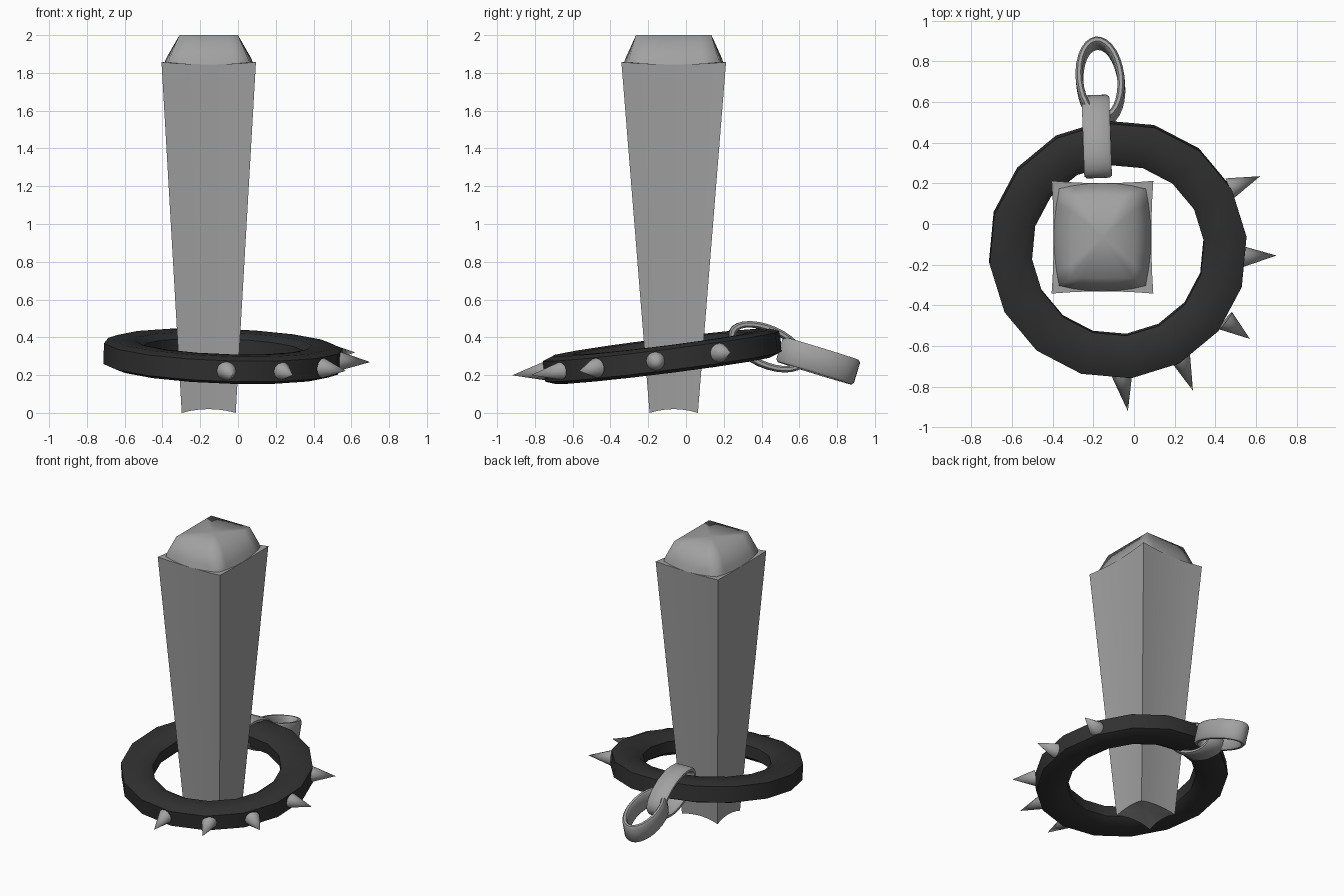
import bpy, bmesh, math
from mathutils import Vector, Matrix

if "Cube" in bpy.data.objects:
    bpy.data.objects.remove(bpy.data.objects["Cube"])


def material(name, v):
    m = bpy.data.materials.new(name)
    m.diffuse_color = (v, v, v, 1)
    m.use_nodes = True
    m.node_tree.nodes["Principled BSDF"].inputs["Base Color"].default_value = m.diffuse_color
    return m


METAL = material("grey metal", 0.36)
BLACK = material("black leather", 0.03)


def finish(bm, name, mat, angle, matrix=Matrix()):
    bmesh.ops.recalc_face_normals(bm, faces=bm.faces)
    me = bpy.data.meshes.new(name)
    bm.to_mesh(me)
    bm.free()
    me.transform(matrix)
    me.materials.append(mat)
    ob = bpy.data.objects.new(name, me)
    bpy.context.collection.objects.link(ob)
    bpy.ops.object.select_all(action='DESELECT')
    ob.select_set(True)
    bpy.context.view_layer.objects.active = ob
    bpy.ops.object.shade_smooth_by_angle(angle=math.radians(angle))
    return ob


def section(hx, hy, z_corner, z_mid, bend, n=6):
    """Rectangle whose sides bow in (bend > 0) or out (bend < 0)."""
    pts = []
    for side in range(4):
        for i in range(n):
            t = -1 + 2 * i / n
            p = (t, -1 + bend * (1 - t * t))
            for _ in range(side):
                p = (-p[1], p[0])
            z = z_corner + (z_mid - z_corner) * (1 - t * t)
            pts.append(Vector((p[0] * hx, p[1] * hy, z)))
    return pts


def loft(rows, bottom=None, top=None):
    bm = bmesh.new()
    vs = [[bm.verts.new(p) for p in r] for r in rows]
    n = len(vs[0])
    for a, b in zip(vs, vs[1:]):
        for i in range(n):
            j = (i + 1) % n
            bm.faces.new((a[i], a[j], b[j], b[i]))
    for row, z in ((vs[0], bottom), (vs[-1], top)):
        if z is not None:
            c = bm.verts.new((0, 0, z))
            for i in range(n):
                bm.faces.new((row[i], row[(i + 1) % n], c))
    return bm


def hoop(profile, segs, sx=1, sy=1, offset=0, extra=0):
    """Sweep an (outward, up) profile round an ellipse of radii sx, sy."""
    bm = bmesh.new()
    rows = []
    for k in range(segs):
        a = offset + math.tau * k / segs
        c, s = math.cos(a), math.sin(a)
        rows.append([bm.verts.new(((sx + r) * c, (sy + r) * s, z)) for r, z in profile])
    m = len(profile)
    for k in range(segs):
        a, b = rows[k], rows[(k + 1) % segs]
        for i in range(m):
            j = (i + 1) % m
            bm.faces.new((a[i], b[i], b[j], a[j]))
    return bm


# Tapered post with hollowed sides and foot
at_post = Matrix.Translation((-0.155, -0.065, 0))
finish(loft([section(0.143, 0.128, 0, 0.02, 0.04),
             section(0.25, 0.277, 1.857, 1.845, 0.04)], 0.035, 1.845),
       "post", METAL, 35, at_post)

# Cap on top of the post
finish(loft([section(0.215, 0.24, 1.845, 1.845, -0.11),
             section(0.207, 0.235, 1.88, 1.88, -0.08),
             section(0.155, 0.20, 2.0, 2.0, 0)], None, 2.0),
       "post_cap", METAL, 70, at_post)

# Tilted collar around the post
C = Vector((-0.08, -0.125, 0.30))
normal = Vector((0.035, -0.125, 1)).normalized()
tilt = Matrix.Translation(C) @ Vector((0, 0, 1)).rotation_difference(normal).to_matrix().to_4x4()
half = [(-0.105, 0.04), (-0.06, 0.07), (0.055, 0.073), (0.105, 0.055)]
profile = half + [(r, -z) for r, z in reversed(half)]
finish(hoop(profile, 16, 0.53, 0.53, math.radians(6)), "collar", BLACK, 45, tilt)

# Five spikes: base point and tip in plan, height taken from the collar plane
for i, (bx, by, tx, ty) in enumerate([(0.47, 0.175, 0.62, 0.235), (0.53, -0.16, 0.70, -0.155),
                                      (0.45, -0.475, 0.57, -0.565), (0.225, -0.65, 0.29, -0.82),
                                      (-0.06, -0.735, -0.03, -0.92)]):
    def on_plane(x, y):
        return Vector((x, y, C.z + 0.125 * (y - C.y) - 0.035 * (x - C.x)))
    b, t = on_plane(bx, by), on_plane(tx, ty)
    d = t - b
    bm = bmesh.new()
    bmesh.ops.create_cone(bm, cap_ends=True, segments=12, radius1=0.053, radius2=0, depth=d.length)
    finish(bm, f"spike_{i + 1}", METAL, 50,
           Matrix.Translation((b + t) / 2) @ d.to_track_quat('Z', 'Y').to_matrix().to_4x4())

# Two chain links: flat bands bent into ovals, long axis on local y
band_half = [(-0.018, 0.055), (-0.008, 0.068), (0.008, 0.068), (0.018, 0.055)]
band = band_half + [(r, -z) for r, z in reversed(band_half)]


def link(name, centre, slope, yaw, roll, sx, sy):
    m = (Matrix.Translation(centre) @ Matrix.Rotation(math.radians(yaw), 4, 'Z')
         @ Matrix.Rotation(math.radians(slope), 4, 'X') @ Matrix.Rotation(math.radians(roll), 4, 'Y'))
    finish(hoop(band, 28, sx, sy), name, METAL, 50, m)


link("inner_link", (-0.183, 0.43, 0.35), -24, 2, 90, 0.095, 0.20)
link("outer_link", (-0.165, 0.70, 0.275), -17, 6, 0, 0.102, 0.198)
